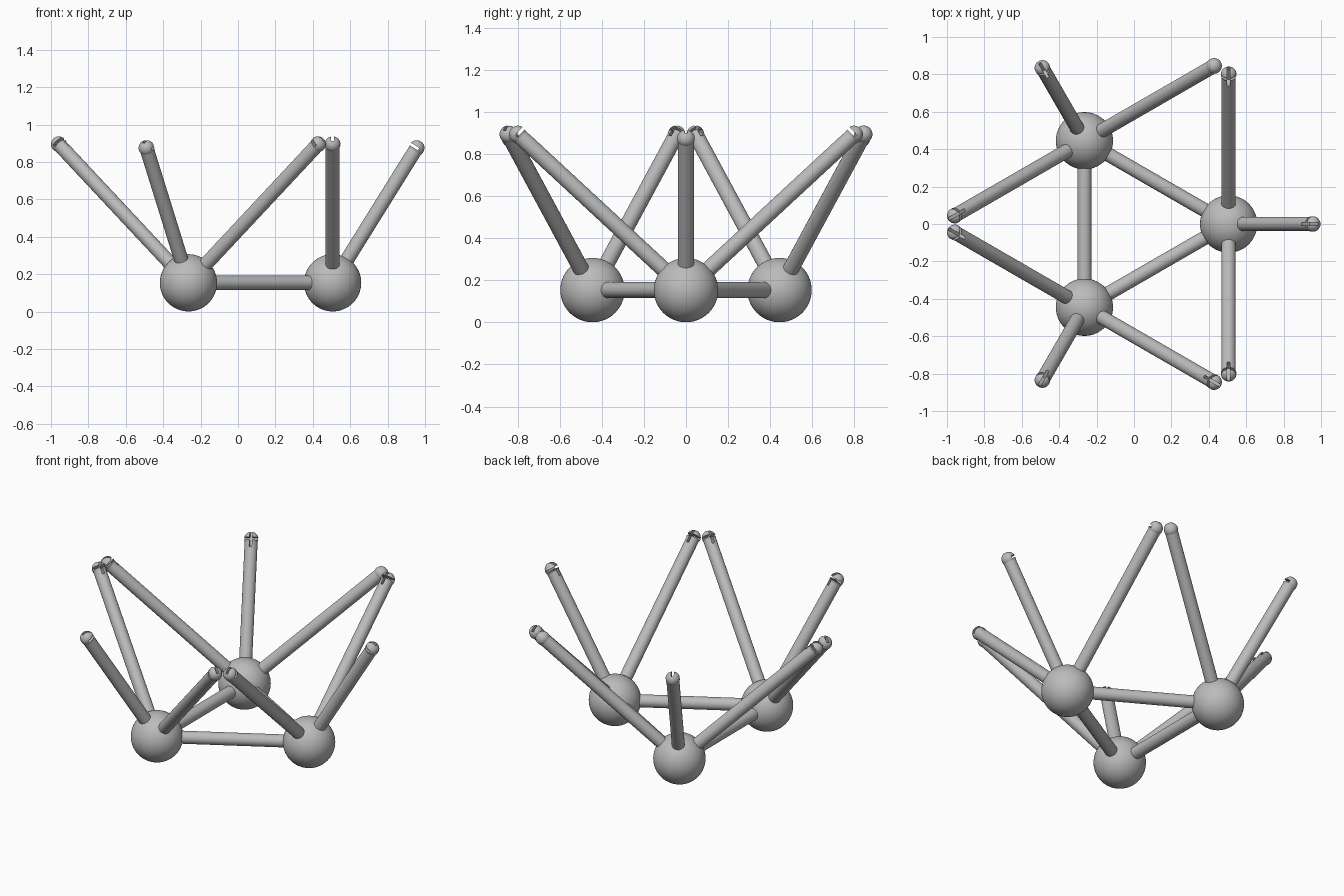
import bpy, math
from mathutils import Vector, Matrix

cube = bpy.data.objects.get("Cube")
if cube:
    bpy.data.objects.remove(cube, do_unlink=True)

grey = bpy.data.materials.new("plain_grey")
grey.use_nodes = True
grey.diffuse_color = (0.5, 0.5, 0.5, 1)
grey.node_tree.nodes["Principled BSDF"].inputs["Base Color"].default_value = (0.5, 0.5, 0.5, 1)

MID_X = -0.008
HUB_R, ROD_R, TIP_R = 0.153, 0.038, 0.042
SLOT = 0.015


def finish(name):
    ob = bpy.context.object
    ob.name = name
    ob.data.materials.append(grey)
    bpy.ops.object.shade_smooth_by_angle(angle=math.radians(35))
    return ob


def ball(name, centre, radius, segs):
    bpy.ops.mesh.primitive_uv_sphere_add(segments=segs, ring_count=segs // 2,
                                         radius=radius, location=centre)
    return finish(name)


def rod(name, a, b):
    d = b - a
    bpy.ops.mesh.primitive_cylinder_add(vertices=32, radius=ROD_R, depth=d.length,
                                        location=(a + b) / 2,
                                        rotation=d.to_track_quat('Z', 'Y').to_euler())
    return finish(name)


def slot_cutter(centre, axes, size):
    # Box open towards the inner upper side of the tip
    bpy.ops.mesh.primitive_cube_add(size=1)
    box = bpy.context.object
    box.name = "slot_cutter"
    rot = Matrix(axes).transposed().to_4x4()
    offset = axes[2] * (size[2] / 2 - 0.012)
    box.matrix_world = Matrix.Translation(centre + offset) @ rot @ Matrix.Diagonal((*size, 1))
    box.hide_render = True
    box.hide_set(True)
    return box


def arm(name, hub, tip, slotted=True):
    d = (tip - hub).normalized()
    up = Vector((0, 0, 1))
    inner = (up - d * up.dot(d)).normalized()
    parts = [rod(name + "_rod", hub, tip), ball(name + "_tip", tip, TIP_R, 32)]
    if not slotted:
        return
    # Crossed slots divide the tip into four prongs
    axes = (d, inner.cross(d), inner)
    for size in ((0.1, SLOT, 0.1), (SLOT, 0.1, 0.1)):
        cutter = slot_cutter(tip, axes, size)
        for part in parts:
            mod = part.modifiers.new("slot", 'BOOLEAN')
            mod.operation = 'DIFFERENCE'
            mod.solver = 'EXACT'
            mod.object = cutter


# Three hubs in a ring, each with a base rod and three raised arms
for i, side in enumerate(("left", "back", "front")):
    turn = Matrix.Rotation(math.radians(120 * i), 3, 'Z')
    turn_next = Matrix.Rotation(math.radians(120 * (i + 1)), 3, 'Z')
    shift = Vector((MID_X, 0, 0))
    corner = Vector((0.514, 0, 0.154))
    hub = turn @ corner + shift
    ball(side + "_hub", hub, HUB_R, 64)
    rod(side + "_base_rod", hub, turn_next @ corner + shift)
    arm(side + "_outer_arm", hub, turn @ Vector((0.963, 0, 0.875)) + shift)
    for s, label in ((1, "first"), (-1, "second")):
        tip = turn @ Vector((0.514, s * 0.8, 0.895)) + shift
        arm(f"{side}_{label}_arm", hub, tip, not (i == 1 and s == -1))
